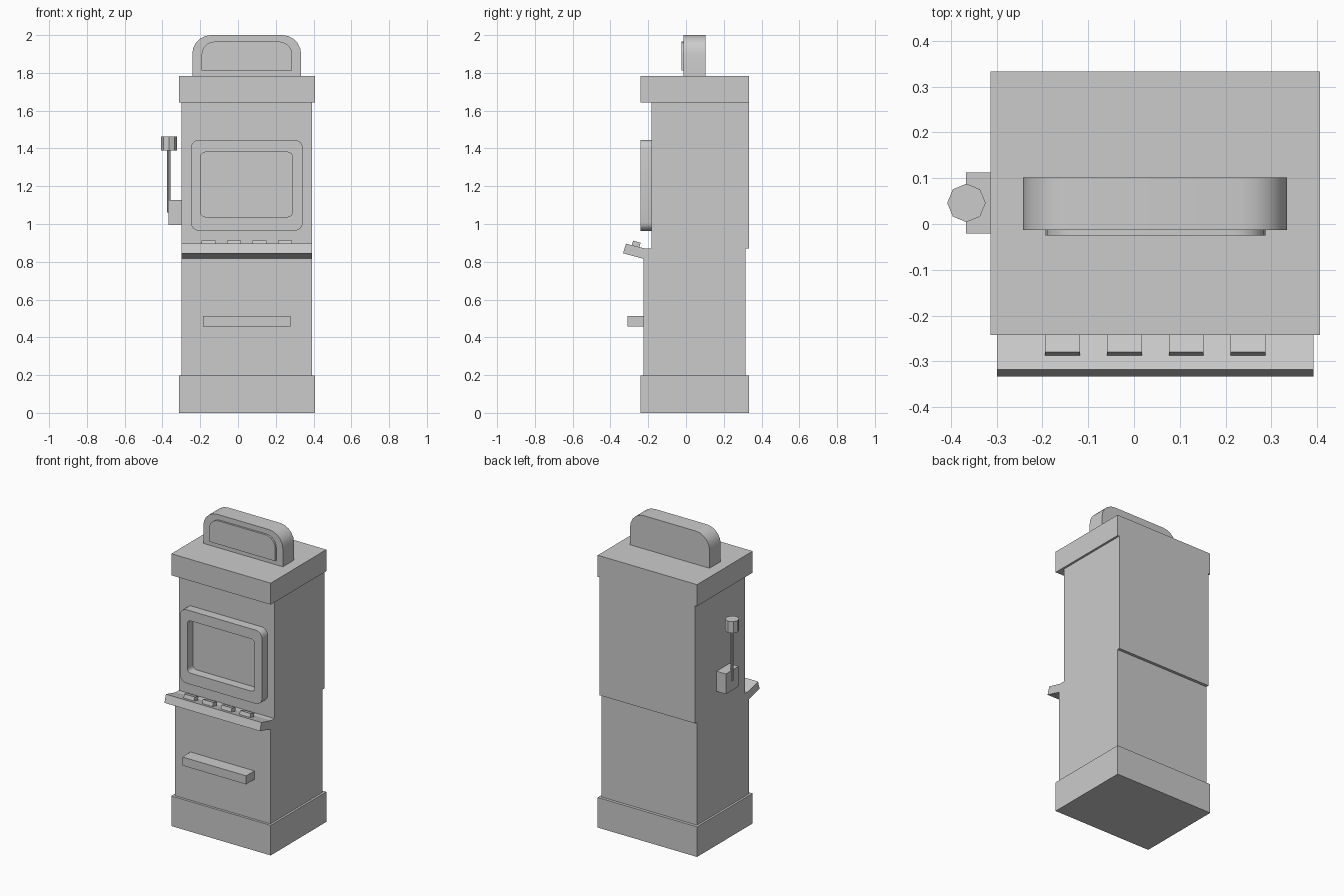
import bpy, bmesh, math
from mathutils import Vector

if "Cube" in bpy.data.objects:
    bpy.data.objects.remove(bpy.data.objects["Cube"])

CX = 0.0465  # cabinet centre line


def finish(name, bm, smooth=False):
    bmesh.ops.recalc_face_normals(bm, faces=bm.faces[:])
    me = bpy.data.meshes.new(name)
    bm.to_mesh(me)
    bm.free()
    ob = bpy.data.objects.new(name, me)
    bpy.context.collection.objects.link(ob)
    if smooth:
        bpy.ops.object.select_all(action='DESELECT')
        ob.select_set(True)
        bpy.context.view_layer.objects.active = ob
        bpy.ops.object.shade_smooth_by_angle(angle=math.radians(35))
    return ob


def prism(name, points, offset, smooth=False):
    """Closed solid from a planar outline swept by offset."""
    bm = bmesh.new()
    off = Vector(offset)
    a = [bm.verts.new(p) for p in points]
    b = [bm.verts.new(Vector(p) + off) for p in points]
    bm.faces.new(a)
    bm.faces.new(b)
    for i in range(len(a)):
        j = (i + 1) % len(a)
        bm.faces.new((a[i], a[j], b[j], b[i]))
    return finish(name, bm, smooth)


def box(name, x0, x1, y0, y1, z0, z1):
    return prism(name, [(x0, y0, z0), (x1, y0, z0), (x1, y1, z0), (x0, y1, z0)],
                 (0, 0, z1 - z0))


def side_profile(name, x0, x1, yz):
    return prism(name, [(x0, y, z) for y, z in yz], (x1 - x0, 0, 0))


def rounded(x0, x1, z0, z1, y, r, seg, top_only=False):
    """Rounded rectangle outline in the xz plane."""
    pts = []
    for k, (cx, cz) in enumerate([(x1 - r, z1 - r), (x0 + r, z1 - r),
                                  (x0 + r, z0 + r), (x1 - r, z0 + r)]):
        if top_only and k > 1:
            pts.append((x0 if k == 2 else x1, y, z0))
            continue
        for i in range(seg + 1):
            t = math.pi / 2 * (k + i / seg)
            pts.append((cx + r * math.cos(t), y, cz + r * math.sin(t)))
    return pts


def octagon(name, x, y, r, z0, z1):
    pts = [(x + r * math.cos(i * math.pi / 4), y + r * math.sin(i * math.pi / 4), z0)
           for i in range(8)]
    return prism(name, pts, (0, 0, z1 - z0))


# Cabinet blocks
L, R = CX - 0.346, CX + 0.346
box("base_plinth", CX - 0.36, CX + 0.36, -0.242, 0.333, 0, 0.197)
box("lower_cabinet", L, R, -0.226, 0.314, 0.197, 0.87)
box("upper_cabinet", L, R, -0.183, 0.333, 0.87, 1.642)
box("top_cap", CX - 0.36, CX + 0.36, -0.242, 0.333, 1.642, 1.783)

# Tilted control shelf with four buttons
side_profile("control_shelf", L, R, [(-0.318, 0.896), (-0.333, 0.845),
                                     (-0.222, 0.815), (-0.17, 0.815), (-0.17, 0.858)])
for i in range(4):
    x = CX + (i - 1.5) * 0.135
    side_profile(f"button_{i + 1}", x - 0.038, x + 0.038,
                 [(-0.280, 0.912), (-0.288, 0.884), (-0.248, 0.873), (-0.240, 0.901)])

# Payout tray
box("payout_tray", -0.185, 0.277, -0.311, -0.22, 0.457, 0.513)

# Screen surround: rounded ring standing off the cabinet face
bm = bmesh.new()
loops = []
for x0, x1, z0, z1, r in ((-0.25, 0.343, 0.964, 1.446, 0.045),
                          (-0.198, 0.289, 1.038, 1.38, 0.025)):
    for y in (-0.242, -0.183):
        loops.append([bm.verts.new(p) for p in rounded(x0, x1, z0, z1, y, r, 4)])
n = len(loops[0])
for a, b in ((0, 1), (1, 3), (3, 2), (2, 0)):
    for i in range(n):
        j = (i + 1) % n
        bm.faces.new((loops[a][i], loops[a][j], loops[b][j], loops[b][i]))
finish("screen_surround", bm, True)

# Rounded topper sign and its raised front panel
prism("topper_sign", rounded(-0.242, 0.334, 1.783, 2.0, -0.013, 0.1, 5, True),
      (0, 0.115, 0), True)
prism("topper_panel", rounded(-0.193, 0.287, 1.812, 1.966, -0.025, 0.07, 5, True),
      (0, 0.02, 0), True)

# Side lever
box("lever_mount", -0.367, L, -0.021, 0.112, 0.996, 1.128)
octagon("lever_rod", -0.367, 0.046, 0.009, 1.062, 1.39)
octagon("lever_knob", -0.366, 0.046, 0.042, 1.388, 1.464)
